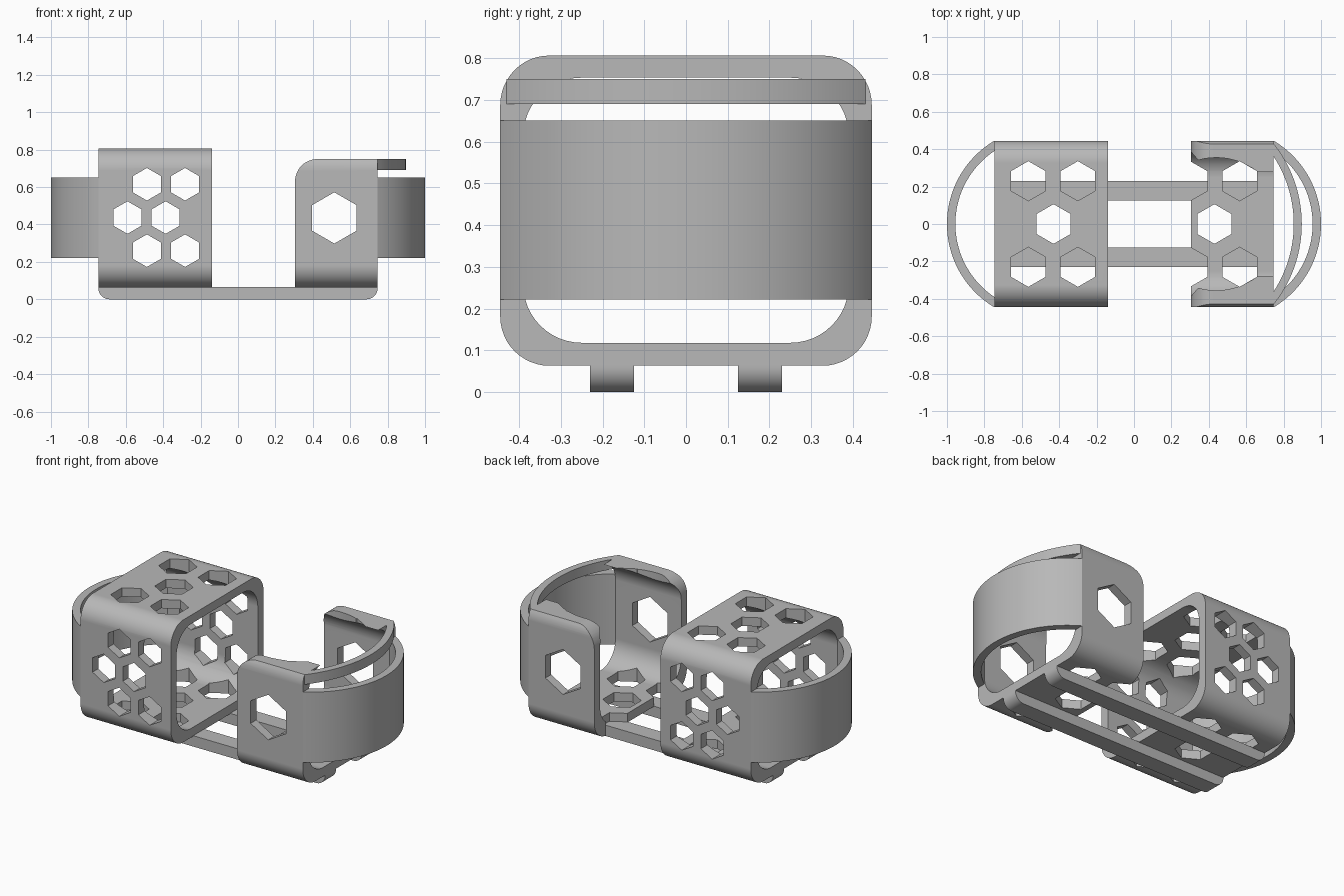
import bpy, bmesh
from math import sin, cos, pi, asin, radians

if "Cube" in bpy.data.objects:
    bpy.data.objects.remove(bpy.data.objects["Cube"])

grey = bpy.data.materials.new("plain grey")
grey.use_nodes = True
colour = (0.48, 0.48, 0.48, 1)
grey.diffuse_color = colour
grey.node_tree.nodes["Principled BSDF"].inputs["Base Color"].default_value = colour


def prism(name, profiles, axis, lo, hi):
    """Extrude one or more 2D outlines along an axis."""
    place = {"x": lambda u, v, w: (w, u, v),
             "y": lambda u, v, w: (u, w, v),
             "z": lambda u, v, w: (u, v, w)}[axis]
    bm = bmesh.new()
    for pts in profiles:
        a = [bm.verts.new(place(u, v, lo)) for u, v in pts]
        b = [bm.verts.new(place(u, v, hi)) for u, v in pts]
        bm.faces.new(a)
        bm.faces.new(b[::-1])
        for i in range(len(pts)):
            j = (i + 1) % len(pts)
            bm.faces.new((a[i], b[i], b[j], a[j]))
    bmesh.ops.recalc_face_normals(bm, faces=bm.faces)
    mesh = bpy.data.meshes.new(name)
    bm.to_mesh(mesh)
    bm.free()
    mesh.materials.append(grey)
    ob = bpy.data.objects.new(name, mesh)
    bpy.context.collection.objects.link(ob)
    return ob


def rounded(u0, u1, v0, v1, radii, n=12):
    """Rectangle with radii for bottom-left, bottom-right, top-right, top-left."""
    pts = []
    corners = [(u0, v0, 1, 1), (u1, v0, -1, 1), (u1, v1, -1, -1), (u0, v1, 1, -1)]
    for k, ((u, v, su, sv), r) in enumerate(zip(corners, radii)):
        if r == 0:
            pts.append((u, v))
            continue
        for i in range(n + 1):
            t = pi + k * pi / 2 + i / n * pi / 2
            pts.append((u + su * r + r * cos(t), v + sv * r + r * sin(t)))
    return pts


def ngon(u, v, r, n=6):
    """Regular polygon with a corner pointing along +v."""
    return [(u + r * sin(2 * pi * i / n), v + r * cos(2 * pi * i / n)) for i in range(n)]


def bow(x0, half, depth, n=48):
    """Circular arc bulging away from x0."""
    r = (half ** 2 + depth ** 2) / (2 * depth)
    a = asin(half / r)
    return [(x0 + depth - r + r * cos(t), r * sin(t))
            for t in [a * (2 * i / n - 1) for i in range(n + 1)]]


def carve(ob, cutter, operation="DIFFERENCE"):
    mod = ob.modifiers.new("carve", "BOOLEAN")
    mod.operation, mod.solver, mod.object = operation, "EXACT", cutter
    bpy.context.view_layer.update()
    graph = bpy.context.evaluated_depsgraph_get()
    mesh = bpy.data.meshes.new_from_object(ob.evaluated_get(graph))
    ob.modifiers.clear()
    ob.data = mesh
    bpy.data.objects.remove(cutter)


def finish(ob):
    bpy.ops.object.select_all(action="DESELECT")
    ob.select_set(True)
    bpy.context.view_layer.objects.active = ob
    bpy.ops.object.shade_smooth_by_angle(angle=radians(30))
    ob.modifiers.new("even_shading", "WEIGHTED_NORMAL").keep_sharp = True


def shell(name, x0, x1):
    """Open rounded tube running along x."""
    ob = prism(name, [rounded(-.445, .445, .063, .806, [.118] * 4)], "x", x0, x1)
    carve(ob, prism("bore", [rounded(-.39, .39, .118, .753, [.14] * 4)], "x", -2, 2))
    return ob


def floor_holes(side):
    spots = [(.3, .23), (.565, .23), (.43, 0), (.3, -.23), (.565, -.23)]
    return prism("floor_holes", [ngon(side * x, y, .106) for x, y in spots], "z", -1, 2)


END = .747

# Closed sleeve with honeycomb holes
sleeve = shell("sleeve", -END, -.14)
spots = [(x + shift, z) for z, shift in ((.615, 0), (.437, -.104), (.26, 0))
         for x in (-.487, -.283)]
carve(sleeve, prism("side_holes", [ngon(x, z, .087) for x, z in spots], "y", -1, 1))
carve(sleeve, floor_holes(-1))
finish(sleeve)

# Open-topped cradle with rounded front corners and a scooped lip
cradle = shell("cradle", .305, END)
carve(cradle, prism("silhouette", [rounded(.2 + .105, .9, 0, .75, [0, 0, 0, .12])],
                    "y", -1, 1), "INTERSECT")
carve(cradle, prism("side_window", [ngon(.515, .435, .137)], "y", -1, 1))
carve(cradle, floor_holes(1))
carve(cradle, prism("lip_scoop", [ngon(.44, 0, .355, 64)], "z", .55, 1))
finish(cradle)

# Curved end bands, one at each end
for name, side in (("cradle_band", 1), ("sleeve_band", -1)):
    outline = bow(END, .445, 1 - END) + bow(END, .39, .955 - END)[::-1]
    finish(prism(name, [[(side * x, y) for x, y in outline]], "z", .222, .65))

# Thin strap above the cradle band
finish(prism("upper_strap", [bow(END, .43, .15) + bow(END, .36, .107)[::-1]],
             "z", .69, .75))

# Two rails joining the halves underneath
for name, y in (("back_rail", .125), ("front_rail", -.23)):
    finish(prism(name, [rounded(-END, END, 0, .066, [.06, .06, 0, 0])],
                 "y", y, y + .105))
